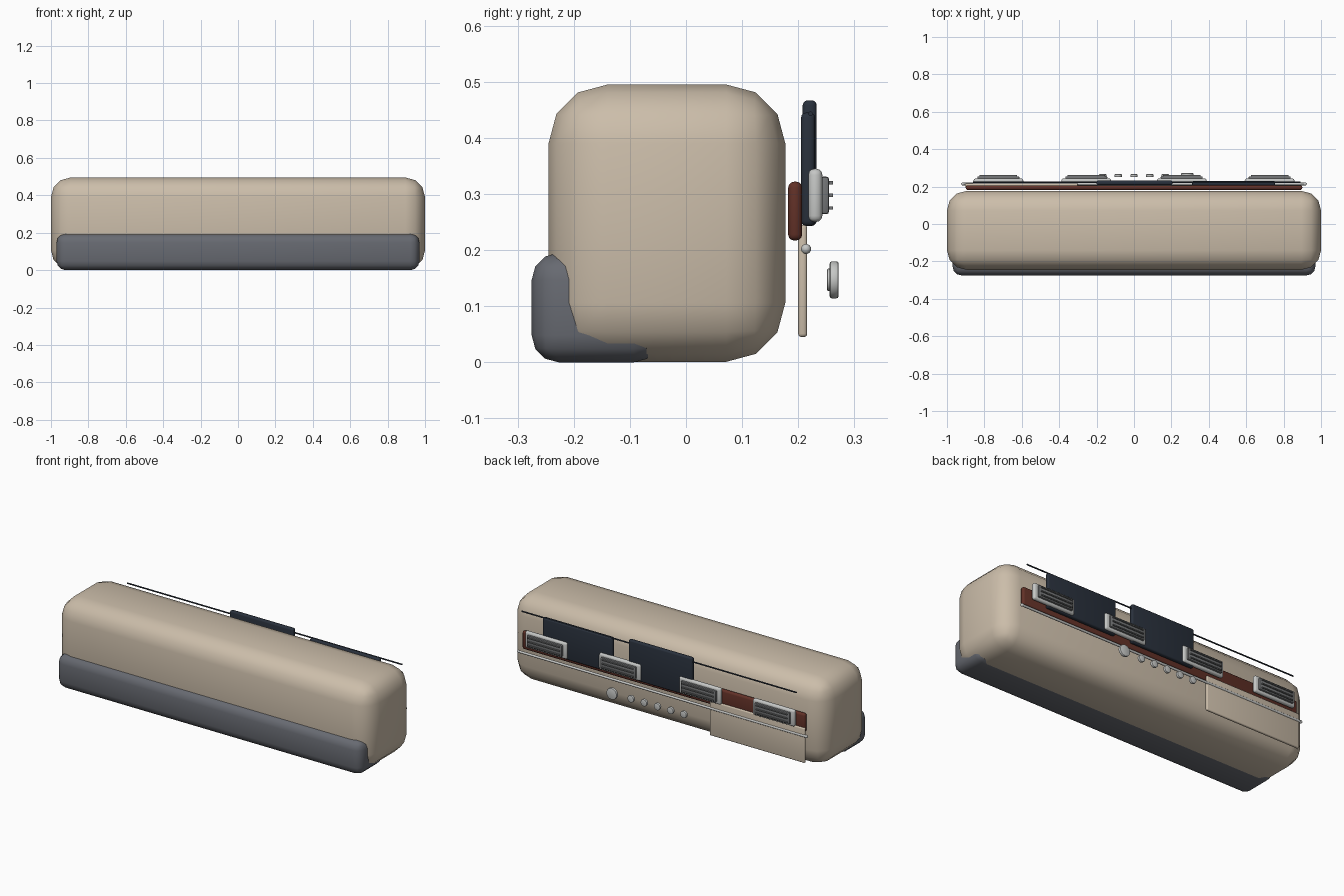
import bpy, math

if "Cube" in bpy.data.objects:
    bpy.data.objects.remove(bpy.data.objects["Cube"])


def material(name, rgb):
    m = bpy.data.materials.new(name)
    m.diffuse_color = (*rgb, 1)
    m.use_nodes = True
    m.node_tree.nodes["Principled BSDF"].inputs["Base Color"].default_value = m.diffuse_color
    return m


TAN = material("warm tan", (0.60, 0.51, 0.40))
GREY = material("slate grey", (0.135, 0.143, 0.165))
NAVY = material("dark navy", (0.022, 0.030, 0.045))
BROWN = material("red brown", (0.12, 0.030, 0.020))
SILVER = material("silver", (0.56, 0.57, 0.56))
MESH = material("grille grey", (0.17, 0.175, 0.18))


def finish(obj, name, mat, bevel=0, segments=3):
    """Name, colour, bevel and smooth one part."""
    obj.name = name
    obj.data.materials.append(mat)
    if bevel:
        mod = obj.modifiers.new("rounding", "BEVEL")
        mod.width = bevel
        mod.segments = segments
        mod.limit_method = "ANGLE"
        bpy.ops.object.modifier_apply(modifier=mod.name)
    bpy.ops.object.shade_smooth_by_angle(angle=math.radians(40))
    return obj


def box(name, mat, x, y, z, bevel=0, segments=3):
    """Box from (min, max) ranges on each axis."""
    r = (x, y, z)
    bpy.ops.mesh.primitive_cube_add(size=1, location=[(a + b) / 2 for a, b in r])
    obj = bpy.context.object
    obj.scale = [b - a for a, b in r]
    bpy.ops.object.transform_apply(location=False, rotation=False, scale=True)
    return finish(obj, name, mat, bevel, segments)


def rod(name, mat, x, y, z, radius, axis="X", sides=12, bevel=0):
    """Cylinder along X or Y; the matching argument is a (min, max) range."""
    if axis == "X":
        loc, depth, rot = (sum(x) / 2, y, z), x[1] - x[0], (0, math.pi / 2, 0)
    else:
        loc, depth, rot = (x, sum(y) / 2, z), y[1] - y[0], (math.pi / 2, 0, 0)
    bpy.ops.mesh.primitive_cylinder_add(vertices=sides, radius=radius, depth=depth,
                                        location=loc, rotation=rot)
    return finish(bpy.context.object, name, mat, bevel, 2)


# Rounded main body and the front base wrapped round its lower edge
box("body", TAN, (-1, 1), (-0.245, 0.177), (0.001, 0.495), 0.105)
box("front_base", GREY, (-0.97, 0.97), (-0.275, -0.045), (0, 0.195), 0.048)

# Long strip, drop panel and screens on the back
box("back_strip", BROWN, (-0.9, 0.9), (0.182, 0.207), (0.217, 0.322), 0.011)
box("drop_panel", TAN, (-0.905, -0.30), (0.200, 0.216), (0.045, 0.245), 0.006)
box("screen_outer", NAVY, (0.31, 0.755), (0.205, 0.230), (0.243, 0.445), 0.009)
box("screen_inner", NAVY, (-0.20, 0.205), (0.208, 0.233), (0.243, 0.467), 0.009)

# Upper thin rod, lower rail with end caps
rod("upper_rod", NAVY, (-0.86, 0.89), 0.222, 0.443, 0.004)
rod("lower_rail", SILVER, (-0.92, 0.92), 0.214, 0.202, 0.007)
for side in (-1, 1):
    bpy.ops.mesh.primitive_uv_sphere_add(segments=12, ring_count=8, radius=0.009,
                                         location=(side * 0.915, 0.214, 0.202))
    finish(bpy.context.object, "rail_cap", SILVER)

# Four framed grilles
for cx in (-0.725, -0.255, 0.255, 0.725):
    box("grille_frame", SILVER, (cx - 0.133, cx + 0.133), (0.218, 0.243),
        (0.250, 0.345), 0.011)
    box("grille", MESH, (cx - 0.112, cx + 0.112), (0.240, 0.255),
        (0.264, 0.331), 0.005, 2)
    for z in (0.275, 0.2975, 0.320):
        box("grille_bar", MESH, (cx - 0.10, cx + 0.10), (0.254, 0.262),
            (z - 0.003, z + 0.003))

# One large knob and a row of small ones
rod("large_knob", SILVER, 0.285, (0.256, 0.272), 0.147, 0.033, "Y", 24, 0.004)
for i in range(5):
    rod("small_knob", SILVER, 0.168 - i * 0.084, (0.251, 0.266), 0.147, 0.020,
        "Y", 20, 0.003)
